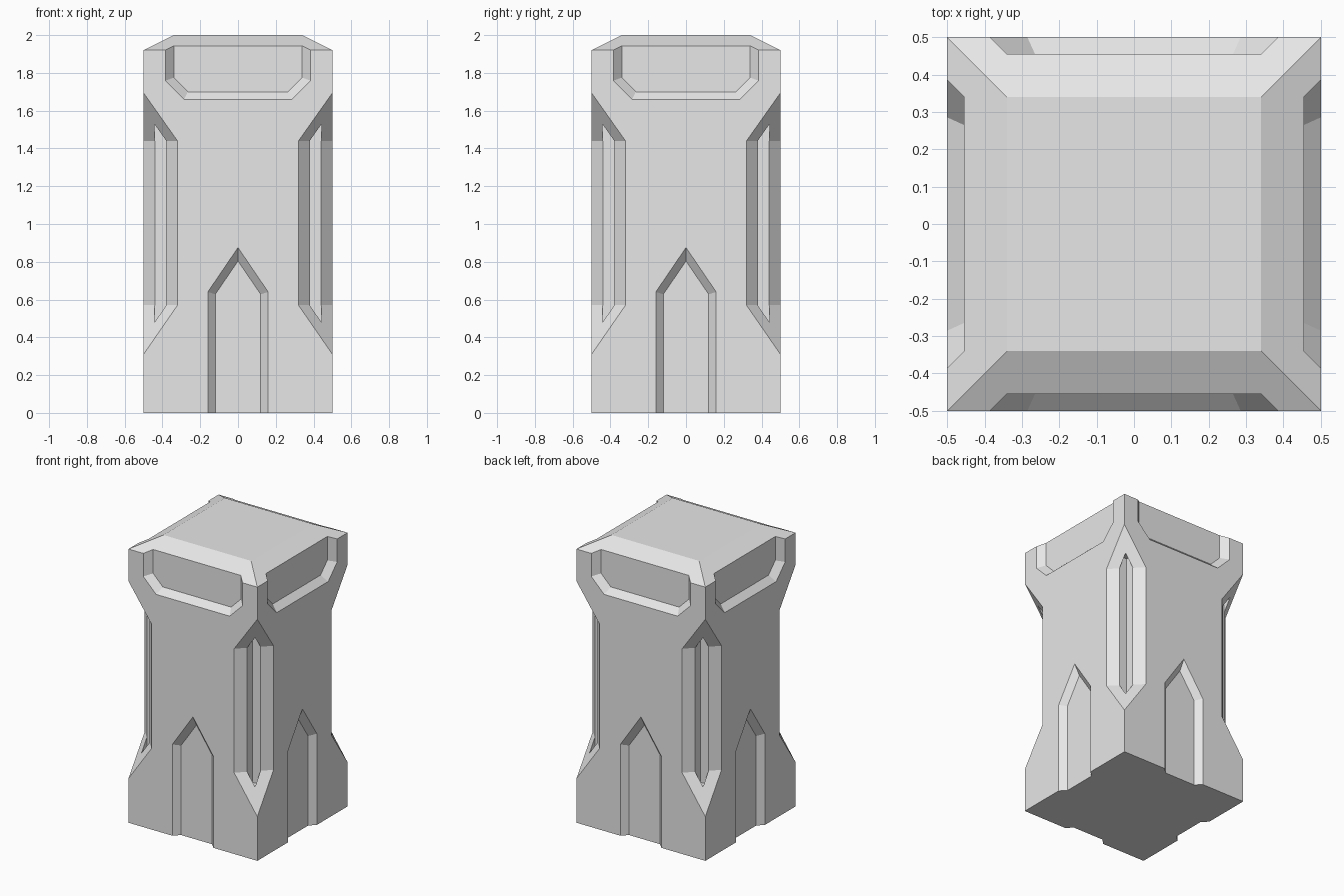
import bpy, bmesh
from math import radians
from mathutils import Matrix

if "Cube" in bpy.data.objects:
    bpy.data.objects.remove(bpy.data.objects["Cube"])

stone = bpy.data.materials.new("grey stone")
stone.use_nodes = True
GREY = (0.8, 0.8, 0.8, 1)
stone.diffuse_color = GREY
stone.node_tree.nodes["Principled BSDF"].inputs["Base Color"].default_value = GREY


def loft(name, loops):
    """Closed solid through loops of 3D points."""
    bm = bmesh.new()
    rings = [[bm.verts.new(p) for p in loop] for loop in loops]
    n = len(rings[0])
    for a, b in zip(rings, rings[1:]):
        for i in range(n):
            j = (i + 1) % n
            bm.faces.new((a[i], a[j], b[j], b[i]))
    bm.faces.new(rings[0])
    bm.faces.new(rings[-1])
    bmesh.ops.recalc_face_normals(bm, faces=bm.faces)
    mesh = bpy.data.meshes.new(name)
    bm.to_mesh(mesh)
    bm.free()
    obj = bpy.data.objects.new(name, mesh)
    bpy.context.collection.objects.link(obj)
    return obj


def mirrored(half):
    """Full outline from its right half, listed bottom to top."""
    return half + [(-x, z) for x, z in reversed(half) if x]


def rect(x0, x1, z0, z1):
    return [(x0, z0), (x1, z0), (x1, z1), (x0, z1)]


def square(r, z):
    return [(-r, -r, z), (r, -r, z), (r, r, z), (-r, r, z)]


def facing(outline, y):
    return [(x, y, z) for x, z in outline]


def cut(body, name, outer, y_outer, inner, y_inner, turn=0):
    """Carve the same tapered recess into all four sides."""
    for k in range(4):
        tool = loft(name, [facing(outer, y_outer), facing(inner, y_inner)])
        tool.data.transform(Matrix.Rotation(radians(90 * k + turn), 4, "Z"))
        tool.hide_render = True
        mod = body.modifiers.new(name, "BOOLEAN")
        mod.operation, mod.solver, mod.object = "DIFFERENCE", "EXACT", tool
        bpy.context.view_layer.update()
        graph = bpy.context.evaluated_depsgraph_get()
        carved = bpy.data.meshes.new_from_object(body.evaluated_get(graph))
        body.modifiers.clear()
        body.data = carved
        bpy.data.objects.remove(tool)


# Square pillar with a bevelled top
pillar = loft("pillar", [square(0.5, 0), square(0.5, 1.92), square(0.34, 2)])
pillar.data.materials.append(stone)

# Open recess under the top edge, with bevelled rim
cut(pillar, "top_recess",
    mirrored([(0.29, 1.65), (0.395, 1.755), (0.395, 2.1)]), -0.51,
    mirrored([(0.265, 1.70), (0.34, 1.775), (0.34, 2.1)]), -0.455)

# Pointed arch niche at the foot
cut(pillar, "arch_niche",
    mirrored([(0.17, -0.1), (0.17, 0.643), (0, 0.893)]), -0.51,
    mirrored([(0.12, -0.1), (0.12, 0.628), (0, 0.804)]), -0.46)

# Corner chamfers with sloping ends
cut(pillar, "corner_chamfer",
    rect(-0.4, 0.4, 0.12, 1.88), -0.8,
    rect(-0.4, 0.4, 0.57, 1.44), -0.58, turn=45)

# Right-angled groove in each chamfer
groove = rect(0.38, 0.441, 0.473, 1.533)
cut(pillar, "corner_groove", groove, -0.441, groove, -0.38)
pillar.data.name = "pillar"
